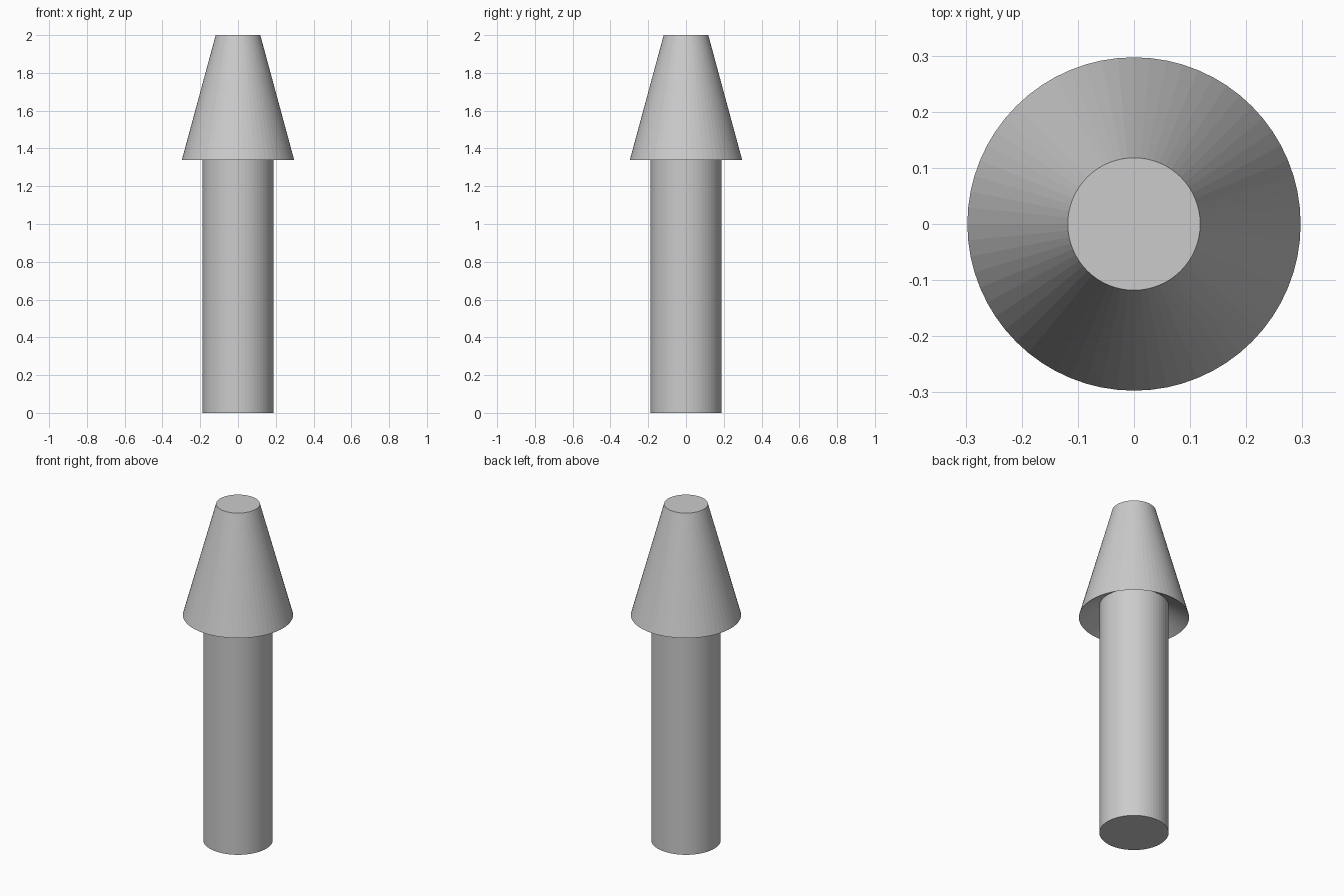
import bpy, bmesh, math

if "Cube" in bpy.data.objects:
    bpy.data.objects.remove(bpy.data.objects["Cube"])

SIDES = 64


def lathe(name, profile):
    """Spin a (radius, z) profile around z, capping open ends flat."""
    bm = bmesh.new()
    rings = []
    for r, z in profile:
        rings.append([bm.verts.new((r * math.cos(2 * math.pi * i / SIDES),
                                    r * math.sin(2 * math.pi * i / SIDES), z))
                      for i in range(SIDES)])
    for low, high in zip(rings, rings[1:]):
        for i in range(SIDES):
            j = (i + 1) % SIDES
            bm.faces.new((low[i], low[j], high[j], high[i]))
    bm.faces.new(rings[0][::-1])
    bm.faces.new(rings[-1])
    bmesh.ops.recalc_face_normals(bm, faces=bm.faces)
    mesh = bpy.data.meshes.new(name)
    bm.to_mesh(mesh)
    bm.free()
    obj = bpy.data.objects.new(name, mesh)
    bpy.context.collection.objects.link(obj)
    return obj


# Shaft, undercut below the head, tapered head and flat tip in one profile
lathe("barbed_peg", [(0.187, 0.0), (0.187, 1.41), (0.297, 1.34), (0.118, 2.0)])
